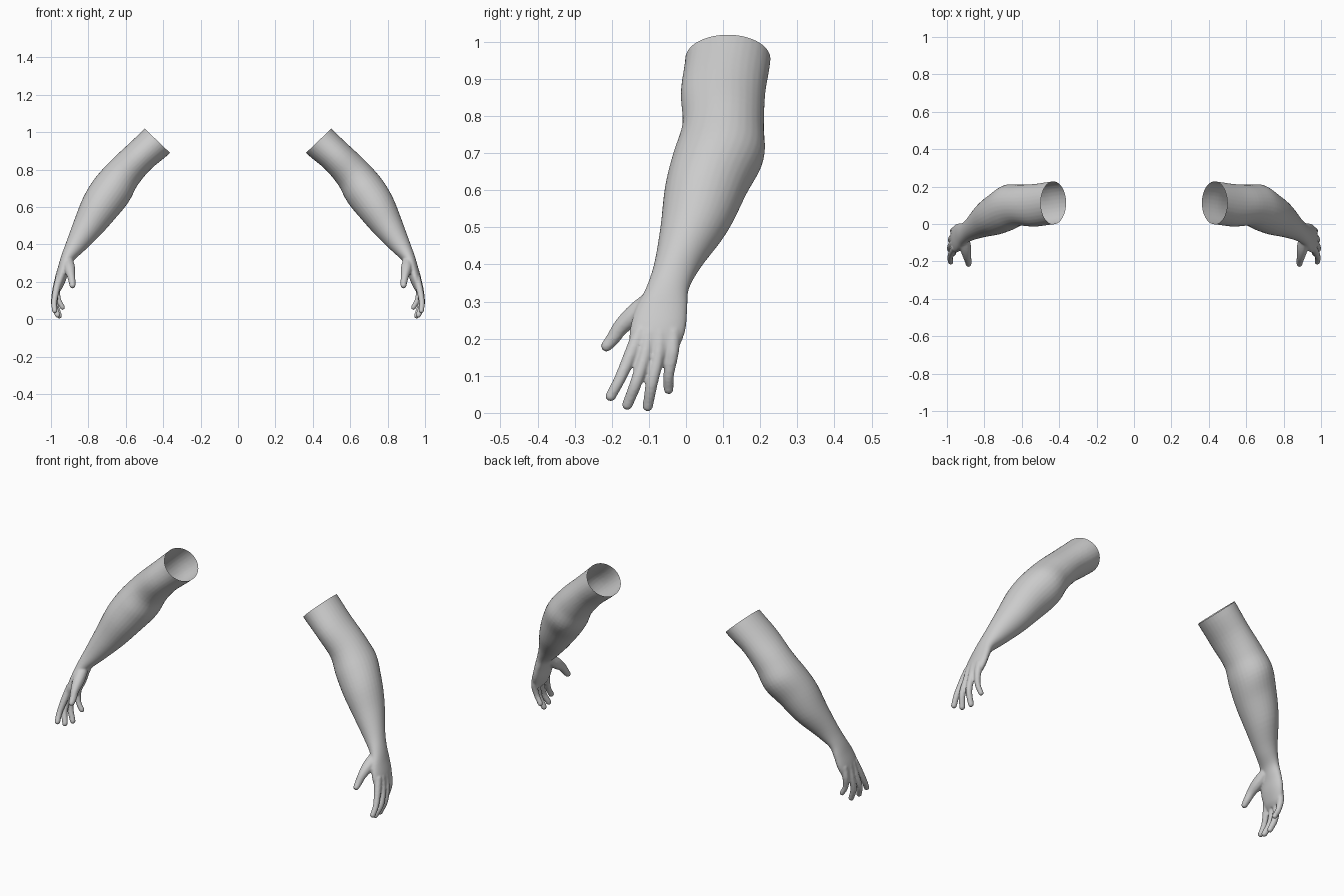
import bpy, bmesh, math
from mathutils import Vector, Matrix

cube = bpy.data.objects.get("Cube")
if cube:
    bpy.data.objects.remove(cube, do_unlink=True)

skin = bpy.data.materials.new("plain grey")
skin.use_nodes = True
grey = (0.6, 0.6, 0.6, 1)
skin.diffuse_color = grey
skin.node_tree.nodes["Principled BSDF"].inputs["Base Color"].default_value = grey


def spline(rows, steps):
    """Smooth curve through rows of any length (Catmull-Rom)."""
    pts = [Vector(r) for r in rows]
    pts = [pts[0] * 2 - pts[1]] + pts + [pts[-1] * 2 - pts[-2]]
    out = []
    for a, b, c, d in zip(pts, pts[1:], pts[2:], pts[3:]):
        for i in range(steps):
            t = i / steps
            out.append((b * 2 + (c - a) * t + (a * 2 - b * 5 + c * 4 - d) * t ** 2
                        + (b * 3 - a - c * 3 + d) * t ** 3) / 2)
    return out + [pts[-2]]


def loft(bm, rows, steps=5, sides=32):
    """Closed tube; each row is x, y, z, half thickness, half width along y."""
    path = spline(rows, steps)
    rings = []
    for i, p in enumerate(path):
        tangent = path[min(i + 1, len(path) - 1)] - path[max(i - 1, 0)]
        across = Vector((-tangent[2], 0, tangent[0])).normalized()
        ring = []
        for k in range(sides):
            a = math.tau * k / sides
            co = Vector(p[:3]) + across * p[3] * math.cos(a)
            co.y += p[4] * math.sin(a)
            ring.append(bm.verts.new(co))
        rings.append(ring)
    for lower, upper in zip(rings, rings[1:]):
        for k in range(sides):
            n = (k + 1) % sides
            bm.faces.new((lower[k], lower[n], upper[n], upper[k]))
    bm.faces.new(rings[0])
    bm.faces.new(rings[-1])


def digit(bm, rows):
    """Finger swept with a ball; each row is x, y, z, radius."""
    for p in spline(rows, 10):
        bmesh.ops.create_icosphere(bm, subdivisions=2, radius=p[3],
                                   matrix=Matrix.Translation(p[:3]))


# Upper arm, elbow, forearm, wrist and palm
limb = [
    (.33, .115, 1.055, .094, .115),
    (.43, .113, .955, .094, .115),
    (.53, .100, .865, .090, .114),
    (.615, .100, .775, .098, .110),
    (.675, .087, .69, .110, .123),
    (.735, .055, .605, .104, .112),
    (.80, .023, .50, .083, .092),
    (.865, -.022, .40, .056, .064),
    (.908, -.050, .335, .037, .058),
    (.930, -.066, .28, .031, .070),
    (.948, -.077, .22, .030, .075),
    (.962, -.086, .17, .022, .064),
    (.968, -.088, .145, .012, .050),
]
# Fingers from knuckle to tip, then the thumb
digits = [
    [(.957, -.125, .215, .021), (.972, -.150, .155, .019), (.983, -.179, .09, .016), (.980, -.203, .045, .015)],
    [(.960, -.100, .215, .021), (.977, -.112, .15, .018), (.983, -.135, .08, .017), (.965, -.158, .022, .015)],
    [(.960, -.070, .215, .021), (.975, -.076, .15, .018), (.977, -.092, .08, .017), (.955, -.103, .018, .015)],
    [(.955, -.035, .215, .022), (.967, -.037, .16, .018), (.960, -.046, .105, .015), (.938, -.047, .063, .014)],
    [(.908, -.085, .305, .030), (.900, -.130, .27, .031), (.893, -.172, .235, .023), (.887, -.197, .2, .019), (.885, -.214, .18, .016)],
]

bm = bmesh.new()
loft(bm, limb)
for rows in digits:
    digit(bm, rows)
bmesh.ops.recalc_face_normals(bm, faces=bm.faces)
mesh = bpy.data.meshes.new("arm_parts")
bm.to_mesh(mesh)
bm.free()

# Fuse the parts into one skin and soften the joins
arm = bpy.data.objects.new("left_arm", mesh)
bpy.context.collection.objects.link(arm)
fuse = arm.modifiers.new("fuse", 'REMESH')
fuse.mode = 'VOXEL'
fuse.voxel_size = 0.005
soften = arm.modifiers.new("soften", 'SMOOTH')
soften.factor = 0.5
soften.iterations = 5
graph = bpy.context.evaluated_depsgraph_get()
fused = bpy.data.meshes.new_from_object(arm.evaluated_get(graph))
arm.modifiers.clear()

# Cut the shoulder end open
bm = bmesh.new()
bm.from_mesh(fused)
bmesh.ops.bisect_plane(bm, geom=bm.verts[:] + bm.edges[:] + bm.faces[:],
                       plane_co=(.432, 0, .955), plane_no=(-.69, 0, .72), clear_outer=True)
for face in bm.faces:
    face.smooth = True
bm.to_mesh(fused)
bm.free()
fused.materials.clear()
fused.materials.append(skin)
arm.data = fused

# Mirrored right arm
mirrored = fused.copy()
mirrored.transform(Matrix.Scale(-1, 4, (1, 0, 0)))
mirrored.flip_normals()
bpy.context.collection.objects.link(bpy.data.objects.new("right_arm", mirrored))
